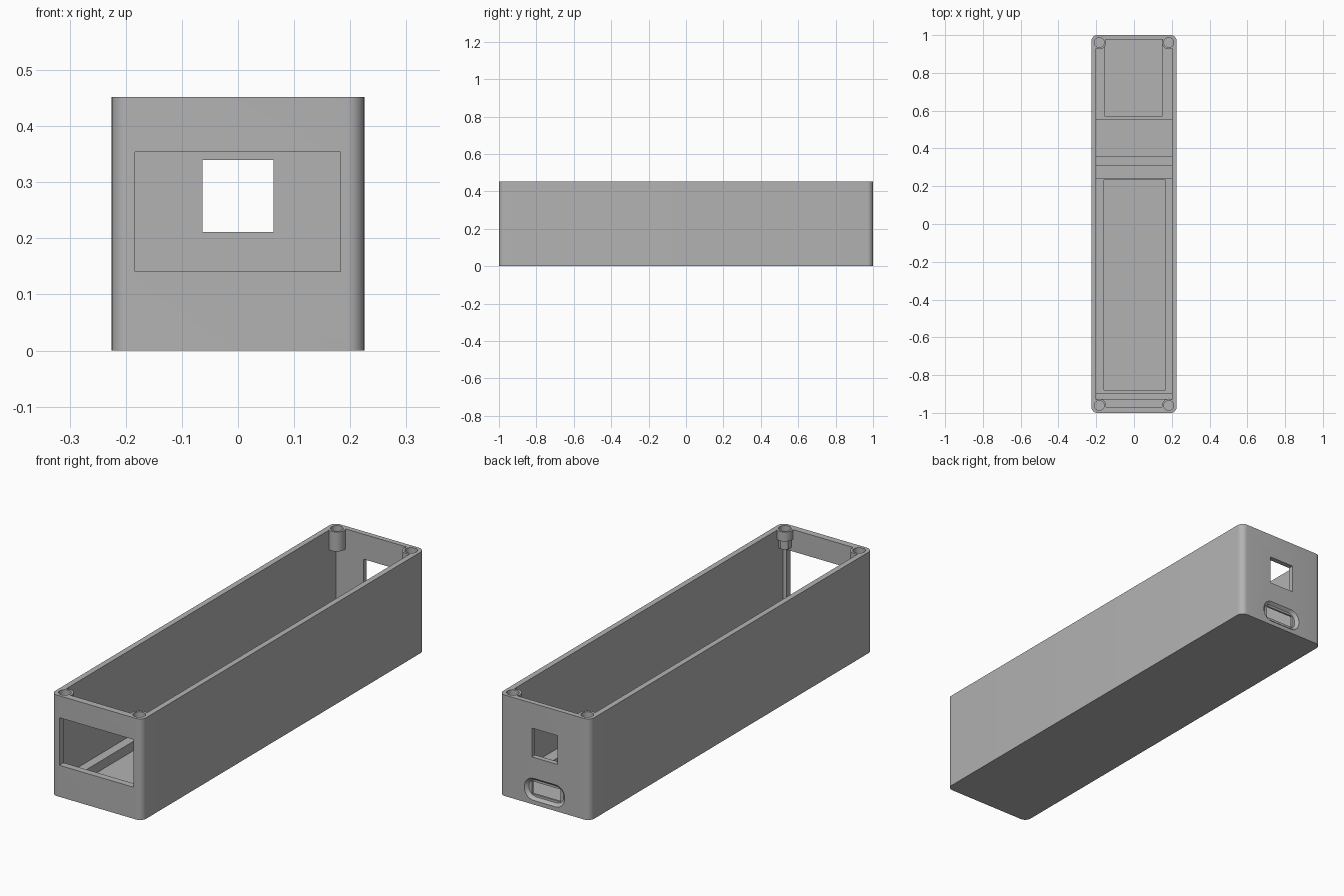
import bpy, bmesh, math
from mathutils import Matrix

if "Cube" in bpy.data.objects:
    bpy.data.objects.remove(bpy.data.objects["Cube"])

grey = bpy.data.materials.new("plain grey")
grey.diffuse_color = (0.45, 0.45, 0.45, 1)
grey.use_nodes = True
grey.node_tree.nodes["Principled BSDF"].inputs["Base Color"].default_value = grey.diffuse_color


def prism(name, w, d, r, z0, z1, seg=8, end_scale=(1, 1)):
    """Rounded rectangle in the xy plane, extruded from z0 to z1."""
    pts = []
    for k, (sx, sy) in enumerate([(1, 1), (-1, 1), (-1, -1), (1, -1)]):
        for i in range(seg + 1):
            a = math.pi / 2 * (k + i / seg)
            pts.append((sx * (w / 2 - r) + r * math.cos(a), sy * (d / 2 - r) + r * math.sin(a)))
    bm = bmesh.new()
    low = [bm.verts.new((x, y, z0)) for x, y in pts]
    top = [bm.verts.new((x * end_scale[0], y * end_scale[1], z1)) for x, y in pts]
    bm.faces.new(low[::-1])
    bm.faces.new(top)
    n = len(pts)
    for i in range(n):
        j = (i + 1) % n
        bm.faces.new((low[i], low[j], top[j], top[i]))
    return finish(name, bm)


def box(name, x0, x1, y0, y1, z0, z1):
    bm = bmesh.new()
    bmesh.ops.create_cube(bm, size=1)
    for v in bm.verts:
        v.co = [a if c < 0 else b for c, a, b in zip(v.co, (x0, y0, z0), (x1, y1, z1))]
    return finish(name, bm)


def cylinder(name, x, y, r, z0, z1, seg=32):
    bm = bmesh.new()
    bmesh.ops.create_cone(bm, cap_ends=True, segments=seg, radius1=r, radius2=r, depth=z1 - z0,
                          matrix=Matrix.Translation((x, y, (z0 + z1) / 2)))
    return finish(name, bm)


def finish(name, bm):
    bmesh.ops.recalc_face_normals(bm, faces=bm.faces)
    me = bpy.data.meshes.new(name)
    bm.to_mesh(me)
    bm.free()
    me.materials.append(grey)
    ob = bpy.data.objects.new(name, me)
    bpy.context.collection.objects.link(ob)
    return ob


def combine(target, tool, op):
    """Apply a boolean and remove the tool."""
    mod = target.modifiers.new(op, 'BOOLEAN')
    mod.operation, mod.object, mod.solver = op, tool, 'EXACT'
    bpy.context.view_layer.objects.active = target
    bpy.ops.object.modifier_apply(modifier=mod.name)
    bpy.data.objects.remove(tool)


def add(tool):
    combine(case, tool, 'UNION')


def cut(tool):
    combine(case, tool, 'DIFFERENCE')


# Open-topped case
case = prism("case", 0.45, 2.0, 0.03, 0, 0.452)
cut(box("cavity", -0.2, 0.2, -0.97, 0.977, 0.025, 0.6))

# Raised floor blocks: front rib, long tray, divider rib, rear tray
for y0, y1 in [(-0.985, -0.926), (-0.897, 0.24), (0.307, 0.358), (0.55, 0.99)]:
    add(box("floor_block", -0.21, 0.21, y0, y1, 0.01, 0.068))

# Tray pockets
cut(box("long_pocket", -0.16, 0.168, -0.88, 0.233, 0.026, 0.2))
cut(box("rear_pocket", -0.153, 0.148, 0.57, 0.978, 0.026, 0.2))

# Corner screw bosses, stepped at the front
for sx in (-1, 1):
    for sy in (-1, 1):
        x, y = sx * 0.184, sy * 0.961
        add(cylinder("screw_boss", x, y, 0.036, 0.365 if sy > 0 else 0.41, 0.452))
        if sy < 0:
            add(cylinder("boss_foot", x, y, 0.03, 0.37, 0.42, 6))
        cut(cylinder("screw_hole", x, y, 0.026, 0.39, 0.5))

# Front display window and rear square window
cut(box("display_window", -0.184, 0.183, -1.1, -0.95, 0.141, 0.354))
cut(box("rear_window", -0.063, 0.063, 0.9, 1.1, 0.211, 0.34))

# Rear connector: tapered recess and a slot through the wall
recess = prism("connector_recess", 0.2, 0.1, 0.045, -0.001, 0.013, 8, (0.86, 0.76))
recess.data.transform(Matrix.Translation((0, 1, 0.068)) @ Matrix.Rotation(math.pi / 2, 4, 'X'))
cut(recess)
cut(box("connector_slot", -0.07, 0.07, 0.93, 1.1, 0.04, 0.096))

# Smooth the rounded corners, keep hard edges
bpy.ops.object.select_all(action='DESELECT')
case.select_set(True)
bpy.context.view_layer.objects.active = case
bpy.ops.object.shade_smooth_by_angle(angle=math.radians(30))
